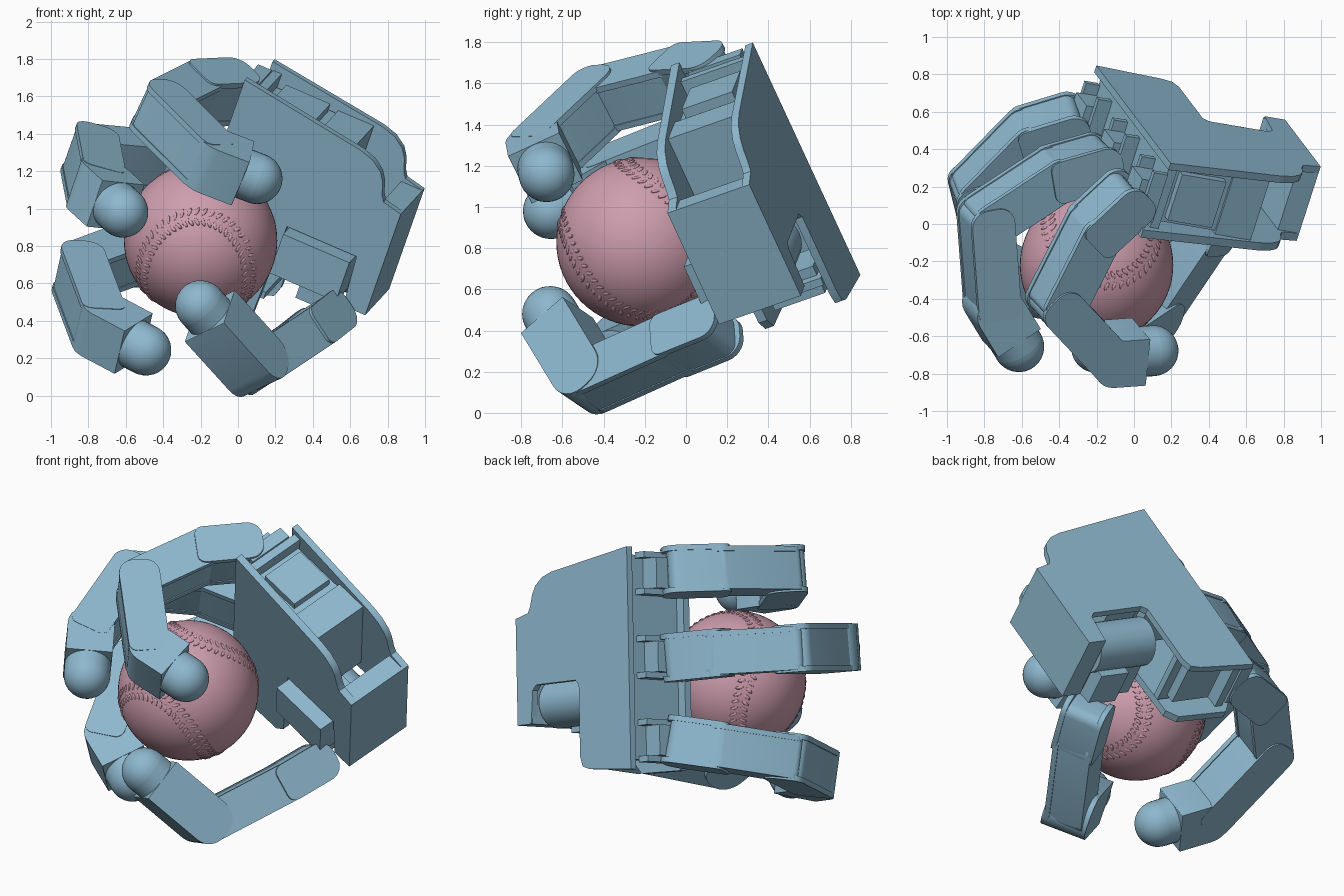
import bpy, bmesh, math
from mathutils import Vector, Matrix

if bpy.data.objects.get("Cube"):
    bpy.data.objects.remove(bpy.data.objects["Cube"])


def material(name, rgb):
    m = bpy.data.materials.new(name)
    m.use_nodes = True
    m.diffuse_color = (*rgb, 1)
    m.node_tree.nodes["Principled BSDF"].inputs["Base Color"].default_value = (*rgb, 1)
    return m


BLUE = material("steel blue plastic", (0.27, 0.48, 0.62))
PINK = material("dusty pink leather", (0.62, 0.34, 0.42))
built = []

# Palm frame: U towards the fingers, V across the palm, N towards its back
O = Vector((0.87, -0.09, 0.97))
N = Vector((0.29, 0.90, 0.315)).normalized()
V = Vector((-0.304, 0.40, -0.864))
V = (V - N * V.dot(N)).normalized()
U = N.cross(V)
PALM = (O, U, V, N)


def palm_point(a, b, d):
    return O + U * a + V * b + N * d


def finish(name, bm, mat):
    bmesh.ops.recalc_face_normals(bm, faces=bm.faces)
    me = bpy.data.meshes.new(name)
    bm.to_mesh(me)
    bm.free()
    me.materials.append(mat)
    ob = bpy.data.objects.new(name, me)
    bpy.context.collection.objects.link(ob)
    built.append(ob)


def prism(name, profile, lo, hi, frame=PALM):
    """Extrude a flat profile from lo to hi along the frame's third axis."""
    o, x, y, z = frame
    bm = bmesh.new()
    base, top = ([bm.verts.new(o + x * p + y * q + z * h) for p, q in profile] for h in (lo, hi))
    bm.faces.new(base)
    bm.faces.new(top)
    n = len(profile)
    for i in range(n):
        j = (i + 1) % n
        bm.faces.new((base[i], base[j], top[j], top[i]))
    finish(name, bm, BLUE)


def rect(x0, x1, y0, y1):
    return [(x0, y0), (x1, y0), (x1, y1), (x0, y1)]


def circle(r, n=28):
    return [(r * math.cos(k * math.tau / n), r * math.sin(k * math.tau / n)) for k in range(n)]


def rounded(x0, x1, h, r_start, r_end):
    """Rectangle from x0 to x1, half height h, with its own radius at each end."""
    pts = []
    for cx, cy, r, start in ((x1 - r_end, h - r_end, r_end, 0), (x0 + r_start, h - r_start, r_start, 90),
                             (x0 + r_start, r_start - h, r_start, 180), (x1 - r_end, r_end - h, r_end, 270)):
        for k in range(7):
            t = math.radians(start + 15 * k)
            pts.append((cx + r * math.cos(t), cy + r * math.sin(t)))
    return pts


def fingertip(name, centre, direction, r):
    """Hemisphere with a short straight skirt behind it."""
    bm = bmesh.new()
    bmesh.ops.create_uvsphere(bm, u_segments=32, v_segments=18, radius=r)
    skirt = bmesh.ops.bisect_plane(bm, geom=bm.verts[:] + bm.edges[:] + bm.faces[:], plane_co=(0, 0, 0),
                                   plane_no=(0, 0, -1), clear_outer=True)
    rim = [e for e in skirt["geom_cut"] if isinstance(e, bmesh.types.BMEdge)]
    grown = bmesh.ops.extrude_edge_only(bm, edges=rim)["geom"]
    bmesh.ops.translate(bm, vec=(0, 0, -0.10), verts=[v for v in grown if isinstance(v, bmesh.types.BMVert)])
    turn = direction.to_track_quat('Z', 'Y').to_matrix().to_4x4()
    bm.transform(Matrix.Translation(centre) @ turn)
    finish(name, bm, BLUE)


def digit(name, joints, axis, width=0.28, thick=0.24):
    """Jointed links through the given points, ending in a round tip."""
    h = thick / 2
    last = len(joints) - 2
    for i in range(last + 1):
        p, q = joints[i], joints[i + 1]
        x = (q - p).normalized()
        z = (axis - x * axis.dot(x)).normalized()
        frame = (p, x, z.cross(x), z)
        length = (q - p).length
        w = width / 2 - (0.012 if i % 2 else 0)
        label = f"{name}_link_{i + 1}"
        if i == last:
            prism(label, rounded(-h * 0.85, length - 0.08, 0.137, 0.12, 0.004), -0.137, 0.137, frame)
            fingertip(f"{name}_tip", q, x, 0.136)
            continue
        # Core between a pair of side plates
        prism(label + "_core", rounded(-h * 0.6, length + h * 0.45, h - 0.006, 0.06, 0.04), -w + 0.03, w - 0.03, frame)
        for side in (-1, 1):
            prism(f"{label}_plate_{side}", rounded(-h * 0.85, length + h * 0.45, h, 0.09, 0.05),
                  side * w, side * (w - 0.032), frame)


# Palm shell: front plate, back plate, wrist block
shoulder = [(0, 0), (0.11, -0.025), (0.13, -0.06), (0.15, -0.13), (0.18, -0.18), (0.24, -0.225), (0.32, -0.25)]
front = shoulder + [(1.04, -0.36), (1.04, 0.88), (0.98, 0.95), (0.64, 0.94), (0.58, 0.88),
                    (0.56, 0.33), (0.15, 0.33), (0.13, 0.625), (0, 0.625)]
back = shoulder + [(1.0, -0.345), (1.0, 0.96), (0.63, 0.93), (0.57, 0.91), (0.55, 0.85),
                   (0.55, 0.43), (0.52, 0.40), (0.17, 0.40), (0.14, 0.43), (0.12, 0.625), (0, 0.625)]
prism("palm_front_plate", front, 0, 0.045)
prism("palm_back_plate", back, 0.40, 0.44)
prism("wrist_block", rect(0, 0.125, 0, 0.625), 0.005, 0.435)
prism("palm_rib", rect(0.365, 0.575, -0.235, 0.33), 0.03, 0.41)
prism("palm_floor", rect(0.565, 0.98, 0.22, 0.27), 0.03, 0.41)
prism("palm_knuckle_wall", rect(0.93, 0.98, -0.3, 0.9), 0.03, 0.41)

# Motors and knuckle brackets, one set per finger
for k, b in enumerate((-0.19, 0.30, 0.79), 1):
    prism(f"motor_{k}", rect(0.62, 0.88, b - 0.08, b + 0.07), 0.09, 0.36)
    prism(f"motor_flange_{k}", rect(0.56, 0.95, b - 0.03, b + 0.01), 0.06, 0.39)
    prism(f"knuckle_bracket_{k}", rect(0.94, 1.10, b - 0.09, b + 0.09), 0.06, 0.30)
    for s in (-1, 1):
        prism(f"knuckle_horn_{k}_{s}", rect(0.98, 1.06, b + s * 0.09, b + s * 0.125), 0.08, 0.36)

# Three fingers, each a chain of joints in palm coordinates
chains = {
    "upper_finger": [(1.12, -0.20, 0.14), (1.25, -0.205, -0.06), (1.33, -0.215, -0.50),
                     (0.95, -0.18, -0.755), (0.68, -0.166, -0.694)],
    "middle_finger": [(1.12, 0.30, 0.14), (1.34, 0.29, 0.035), (1.65, 0.275, -0.28),
                      (1.48, 0.24, -0.73), (1.264, 0.216, -0.94)],
    "lower_finger": [(1.12, 0.80, 0.14), (1.31, 0.84, 0.015), (1.48, 0.90, -0.36),
                     (1.21, 0.94, -0.80), (0.908, 0.93, -0.88)],
}
for name, chain in chains.items():
    pts = [palm_point(*c) for c in chain]
    digit(name, pts, (pts[2] - pts[0]).cross(pts[3] - pts[2]).normalized())

# Thumb with its base set into the palm notch
thumb = [Vector(p) for p in ((0.465, 0.125, 0.405), (0.37, -0.06, 0.33), (0.10, -0.46, 0.15), (-0.2, -0.66, 0.48))]
digit("thumb", thumb, Vector((-0.71, 0.57, -0.42)), 0.26, 0.23)
prism("thumb_base", rect(0.16, 0.55, 0.34, 0.58), -0.09, 0.26)
prism("thumb_bracket", rect(0.18, 0.38, 0.56, 0.67), -0.05, 0.18)
prism("thumb_barrel", circle(0.145), 0.14, 0.54, (palm_point(0, 0.50, 0.25), V, N, U))

# Ball with two rows of raised stitches along its seam
R = 0.41
CENTRE = Vector((-0.2, -0.22, 0.83))
bm = bmesh.new()
bmesh.ops.create_uvsphere(bm, u_segments=64, v_segments=32, radius=R)
TURN = (Matrix.Rotation(math.radians(8), 3, 'Y') @ Matrix.Rotation(math.radians(42), 3, 'X')
        @ Matrix.Rotation(math.radians(-135), 3, 'Z'))


def seam(t):
    a, b = 0.75, 0.25
    p = Vector((a * math.cos(t) + b * math.cos(3 * t), a * math.sin(t) - b * math.sin(3 * t),
                2 * math.sqrt(a * b) * math.sin(2 * t)))
    return TURN @ p.normalized()


count = 104
for k in range(count):
    t = k * math.tau / count
    n = seam(t)
    along = (seam(t + 0.01) - seam(t - 0.01)).normalized()
    across = n.cross(along)
    for s in (-1, 1):
        out = (n + across * s * 0.07).normalized()
        long_axis = (across * s + along * 0.5).normalized()
        rot = Matrix((long_axis, out.cross(long_axis), out)).transposed().to_4x4()
        place = Matrix.Translation(out * (R - 0.003)) @ rot @ Matrix.Diagonal((0.026, 0.011, 0.009, 1))
        bmesh.ops.create_uvsphere(bm, u_segments=8, v_segments=6, radius=1, matrix=place)
bm.transform(Matrix.Translation(CENTRE))
finish("ball", bm, PINK)

# Smooth curved surfaces, keep edges sharp
bpy.ops.object.select_all(action='DESELECT')
for ob in built:
    ob.select_set(True)
bpy.context.view_layer.objects.active = built[0]
bpy.ops.object.shade_smooth_by_angle(angle=math.radians(30))
